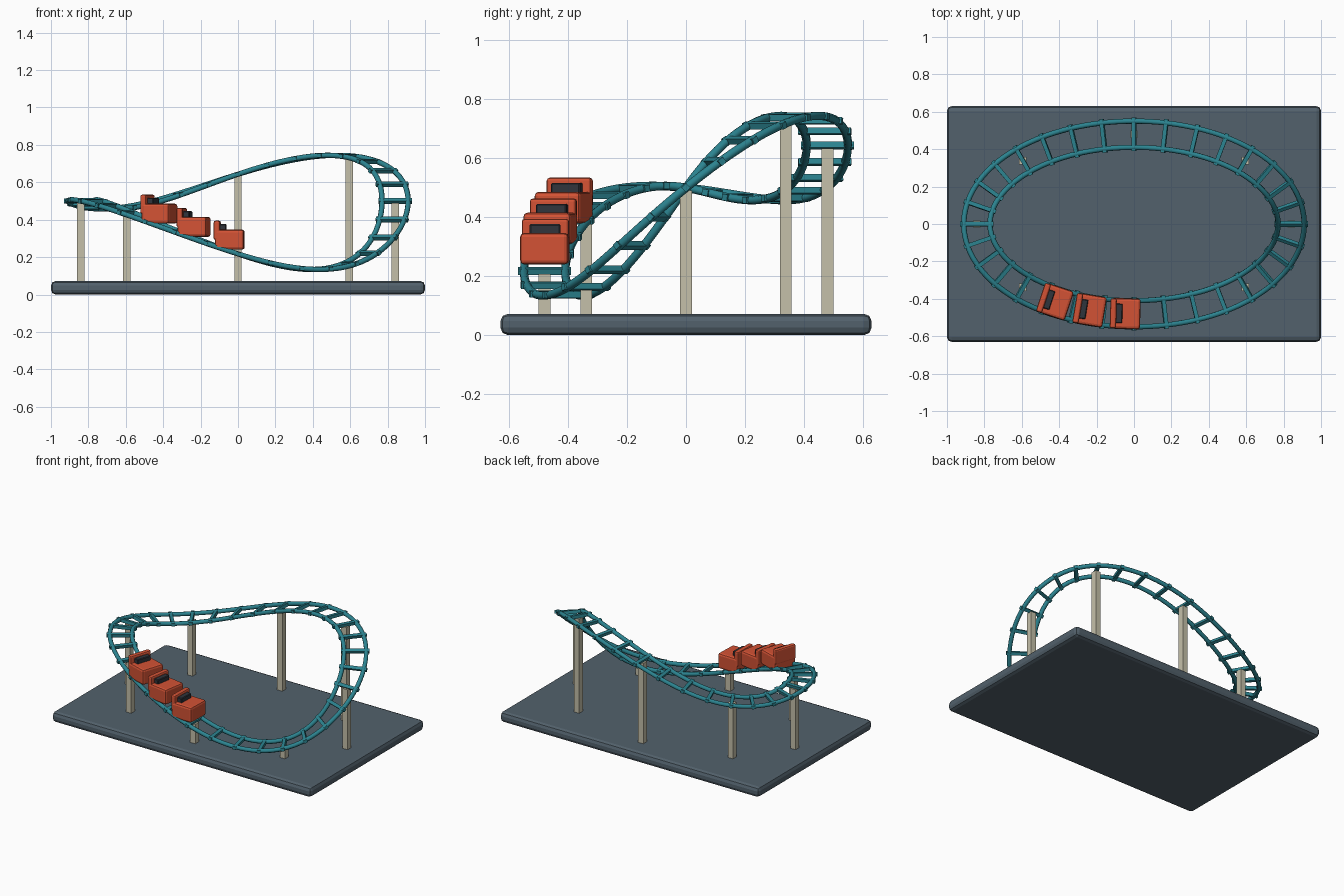
import bpy, math
from math import sin, cos, pi
from mathutils import Vector, Matrix

if "Cube" in bpy.data.objects:
    bpy.data.objects.remove(bpy.data.objects["Cube"])


def material(name, rgb):
    m = bpy.data.materials.new(name)
    m.diffuse_color = (*rgb, 1)
    m.use_nodes = True
    m.node_tree.nodes["Principled BSDF"].inputs["Base Color"].default_value = m.diffuse_color
    return m


SLATE = material("slate", (0.085, 0.12, 0.15))
TEAL = material("teal", (0.025, 0.23, 0.28))
SAND = material("sand", (0.56, 0.53, 0.40))
RED = material("red", (0.65, 0.085, 0.035))
DARK = material("dark", (0.03, 0.035, 0.045))


def track(t):
    """Centre line of the undulating oval."""
    z = 0.458 + 0.213*sin(t) + 0.137*sin(2*t) + 0.035*cos(2*t) + 0.007*cos(4*t)
    return Vector((0.84*cos(t), 0.48*sin(t), z))


def frame(t, level=False):
    """Matrix at the track: x forward, y to the inside, z up."""
    f = track(t + 0.001) - track(t - 0.001)
    if level:
        f.z = 0
    f.normalize()
    side = Vector((-f.y, f.x, 0)).normalized()
    m = Matrix((f, side, f.cross(side))).transposed().to_4x4()
    m.translation = track(t)
    return m


def box(name, lo, hi, mat, bevel=0, segments=1, place=None):
    lo, hi = Vector(lo), Vector(hi)
    bpy.ops.mesh.primitive_cube_add(size=1)
    ob = bpy.context.object
    ob.name = name
    ob.data.transform(Matrix.Translation((lo + hi)/2) @ Matrix.Diagonal((*(hi - lo), 1)))
    ob.data.materials.append(mat)
    if place:
        ob.matrix_world = place
    if bevel:
        b = ob.modifiers.new("bevel", 'BEVEL')
        b.width, b.segments = bevel, segments
    return ob


# base slab
box("base", (-1, -0.63, 0), (1, 0.63, 0.072), SLATE, 0.025, 2)

# two rails, round tubes along the offset ovals
for name, off in (("outer_rail", -0.07), ("inner_rail", 0.07)):
    cu = bpy.data.curves.new(name, 'CURVE')
    cu.dimensions = '3D'
    cu.bevel_depth, cu.bevel_resolution = 0.0145, 2
    sp = cu.splines.new('POLY')
    n = 128
    sp.points.add(n - 1)
    for i in range(n):
        p = frame(2*pi*i/n) @ Vector((0, off, 0))
        sp.points[i].co = (*p, 1)
    sp.use_cyclic_u = True
    cu.materials.append(TEAL)
    bpy.context.collection.objects.link(bpy.data.objects.new(name, cu))

# cross ties
for i in range(32):
    box(f"tie_{i+1}", (-0.011, -0.09, -0.011), (0.011, 0.09, 0.011), TEAL,
        place=frame(2*pi*i/32))

# supports
for i, (x, y) in enumerate([(0.84, 0), (0.594, 0.339), (0, 0.48), (-0.594, 0.339),
                            (-0.84, 0), (-0.594, -0.339), (0, -0.48), (0.594, -0.339)]):
    top = track(i*pi/4).z - 0.01
    box(f"support_{i+1}", (x - 0.02, y - 0.02, 0.06), (x + 0.02, y + 0.02, top), SAND)

# train of three level cars
for i, deg in enumerate((-93, -106.2, -120)):
    m = frame(math.radians(deg), level=True)
    box(f"car_body_{i+1}", (-0.078, -0.082, 0.008), (0.078, 0.082, 0.115), RED, 0.014, 2, m)
    box(f"car_back_{i+1}", (-0.084, -0.08, 0.06), (-0.05, 0.08, 0.163), RED, 0.01, 2, m)
    box(f"car_seat_{i+1}", (-0.06, -0.052, 0.09), (-0.018, 0.052, 0.145), DARK, 0.004, 1, m)
